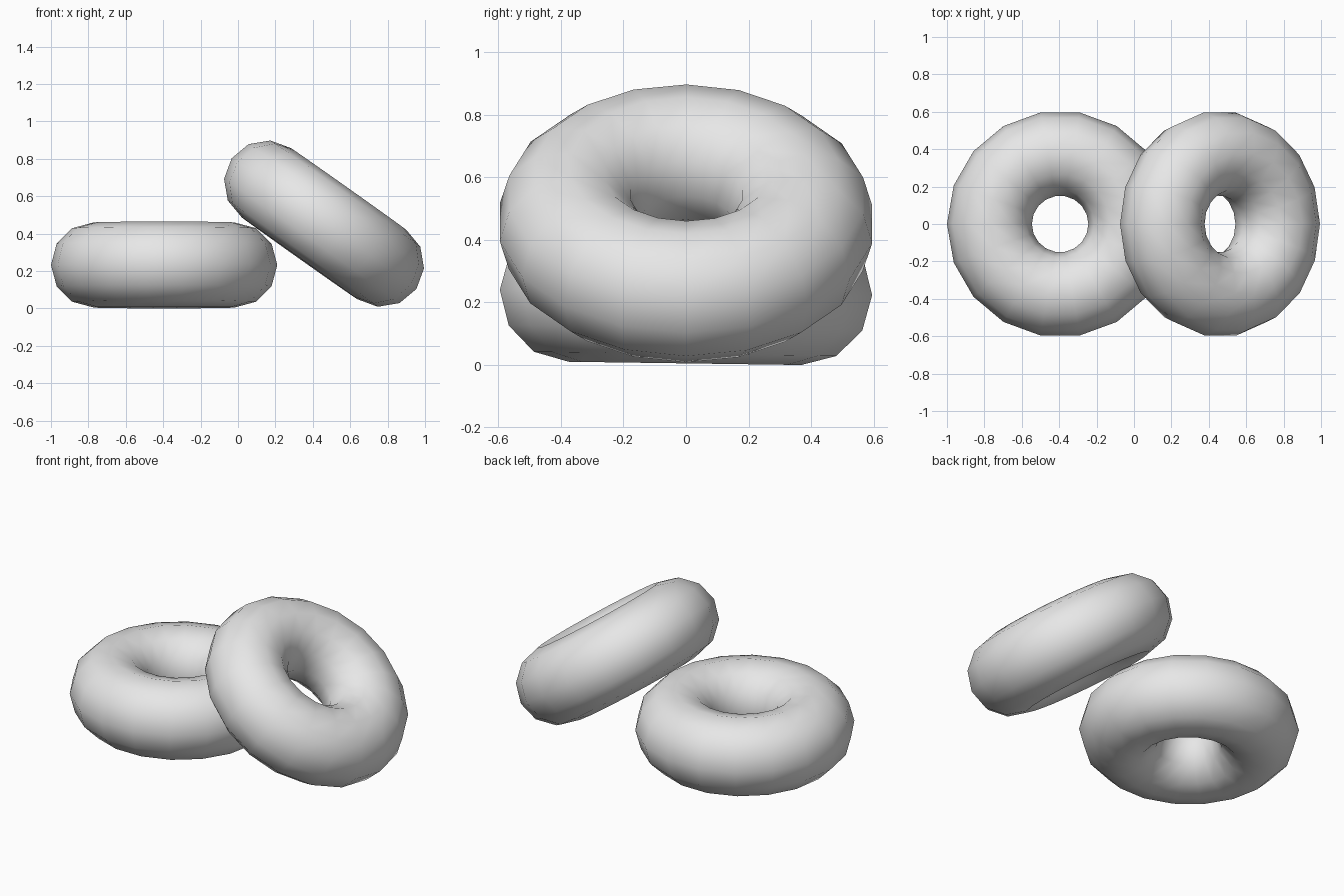
import bpy
from math import radians

# Remove the default cube
cube = bpy.data.objects.get("Cube")
if cube:
    bpy.data.objects.remove(cube, do_unlink=True)

# Single plain material
grey = bpy.data.materials.new("light_grey")
grey.use_nodes = True
colour = (0.8, 0.8, 0.8, 1)
grey.diffuse_color = colour
grey.node_tree.nodes["Principled BSDF"].inputs["Base Color"].default_value = colour


def make_ring(name, location, tilt):
    """Smooth, coarse ring with a round tube."""
    bpy.ops.mesh.primitive_torus_add(
        major_segments=18, minor_segments=12,
        major_radius=0.378, minor_radius=0.227,
        location=location, rotation=[radians(a) for a in tilt])
    ring = bpy.context.object
    ring.name = name
    ring.data.materials.append(grey)
    bpy.ops.object.shade_smooth()
    return ring


# Ring lying on the ground, and a second one leaning on its edge
make_ring("flat_ring", (-0.395, 0, 0.232), (-0.8, 0, 0))
make_ring("leaning_ring", (0.46, 0, 0.453), (-0.4, 35.3, 0))
